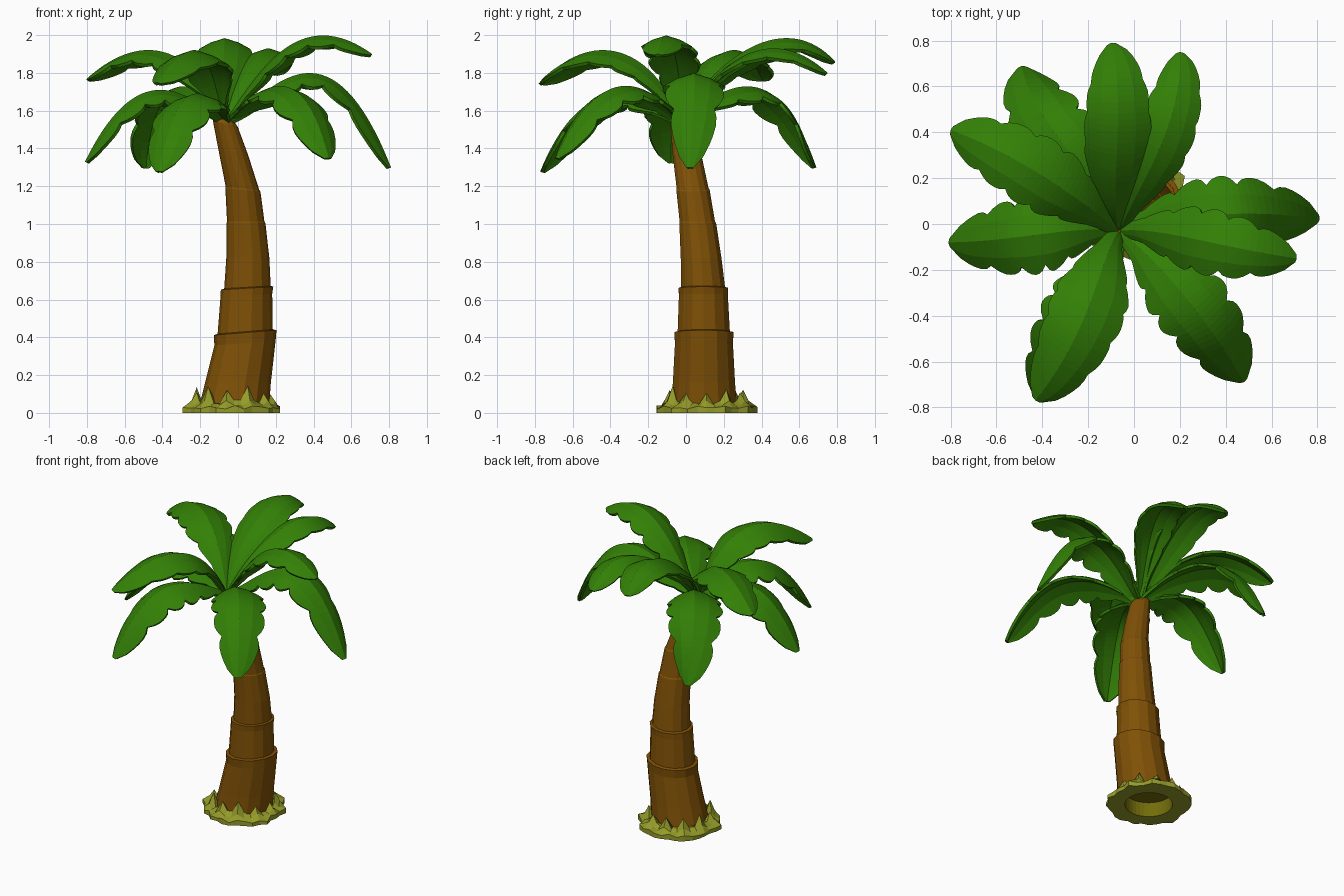
import bpy, math, random
from mathutils import Vector

if "Cube" in bpy.data.objects:
    bpy.data.objects.remove(bpy.data.objects["Cube"])

random.seed(4)


def material(name, col):
    m = bpy.data.materials.new(name)
    m.diffuse_color = (*col, 1)
    m.use_nodes = True
    m.node_tree.nodes["Principled BSDF"].inputs["Base Color"].default_value = m.diffuse_color
    return m


BARK = material("bark brown", (0.215, 0.082, 0.002))
LEAF = material("leaf green", (0.033, 0.215, 0.002))
GRASS = material("dry grass", (0.30, 0.33, 0.022))
OLIVE = material("dark olive", (0.17, 0.15, 0.003))


def make(name, verts, faces, mat):
    me = bpy.data.meshes.new(name)
    me.from_pydata(verts, [], faces)
    me.materials.append(mat)
    me.update()
    ob = bpy.data.objects.new(name, me)
    bpy.context.collection.objects.link(ob)
    return ob


def ring_faces(rings, n):
    return [(k * n + i, k * n + (i + 1) % n, (k + 1) * n + (i + 1) % n, (k + 1) * n + i)
            for k in range(rings - 1) for i in range(n)]


# Trunk: stepped, bending loft; each ring is (centre x, centre y, z, radius, tilt)
N = 14
rings = [(-0.02, 0.095, 0.04, 0.185, 0), (0.00, 0.095, 0.16, 0.174, 0),
         (0.037, 0.095, 0.37, 0.162, 0.08), (0.038, 0.095, 0.425, 0.166, 0.08),
         (0.038, 0.094, 0.43, 0.146, 0.08), (0.044, 0.092, 0.62, 0.137, 0.08),
         (0.048, 0.092, 0.66, 0.139, 0.06), (0.050, 0.09, 0.665, 0.123, 0.06),
         (0.052, 0.08, 0.82, 0.114, 0), (0.042, 0.062, 1.005, 0.103, 0),
         (0.041, 0.06, 1.012, 0.099, 0), (0.026, 0.037, 1.18, 0.093, -0.1),
         (0.024, 0.035, 1.188, 0.089, -0.1), (-0.025, 0.003, 1.38, 0.079, -0.2),
         (-0.067, -0.02, 1.53, 0.066, -0.25), (-0.073, -0.025, 1.56, 0.05, -0.25)]
verts = []
for cx, cy, z, r, tilt in rings:
    for i in range(N):
        a = 2 * math.pi * i / N
        x = r * math.cos(a)
        verts.append((cx + x, cy + r * 0.97 * math.sin(a), z + tilt * x))
faces = ring_faces(len(rings), N)
faces.append(tuple(range((len(rings) - 1) * N, len(rings) * N)))
make("trunk", verts, faces, BARK)

# Grass collar: ring with a ragged rim, spiky blades and a hollow underside
M = 33
rows = [[] for _ in range(7)]
for i in range(M):
    a = 2 * math.pi * i / M
    spike = i % 3 == 0
    out = 0.262 + random.uniform(-0.022, 0.012)
    tall = random.uniform(0.10, 0.145) if spike else random.uniform(0.045, 0.07)
    profile = [(0.15, 0.10), (0.15, 0.0), (out, 0.0), (out, random.uniform(0.02, 0.04)),
               (0.225, 0.065 if spike else 0.04), (0.196, tall), (0.165, 0.05)]
    for row, (r, z) in zip(rows, profile):
        row.append((-0.03 + r * math.cos(a), 0.108 + r * math.sin(a), z))
verts = [v for row in rows for v in row]
faces = ring_faces(len(rows), M)
faces.append(tuple(range(M)))
collar = make("grass_collar", verts, faces, GRASS)
collar.data.materials.append(OLIVE)
for p in collar.data.polygons:  # the hollow is the first band plus its cap
    p.material_index = int(p.index < M or p.index == len(faces) - 1)

# Palm leaves: all start at the crown and follow a curve through three more points
CROWN = Vector((-0.065, -0.03, 1.55))
ENVELOPE = [(0, 0.2), (0.12, 0.33), (0.3, 0.74), (0.45, 0.98), (0.6, 1.0),
            (0.78, 0.9), (0.9, 0.7), (0.96, 0.5), (0.985, 0.35), (1, 0.15)]


def envelope(t):
    for (t0, w0), (t1, w1) in zip(ENVELOPE, ENVELOPE[1:]):
        if t <= t1:
            return w0 + (w1 - w0) * (t - t0) / (t1 - t0)
    return ENVELOPE[-1][1]


def spine(pts, t):
    # cubic curve passing through four points at t = 0, 1/3, 2/3, 1
    p = Vector()
    for i in range(4):
        k = 1.0
        for j in range(4):
            if j != i:
                k *= (3 * t - j) / (i - j)
        p += pts[i] * k
    return p


def leaf(name, pts, half, notch):
    pts = [CROWN] + [Vector(p) for p in pts]
    steps, across = 36, (-1, -0.55, 0, 0.55, 1)
    verts = []
    for s in range(steps + 1):
        t = s / steps
        tan = (spine(pts, t + 0.01) - spine(pts, t - 0.01)).normalized()
        side = tan.cross(Vector((0, 0, 1))).normalized()
        up = side.cross(tan)
        w = half * envelope(t)
        lobe = 1 + notch * (abs(math.sin(math.pi * 6 * t)) ** 0.6 - 0.75) * min(1, t * 3)
        for u in across:
            k = u * lobe if abs(u) == 1 else u
            verts.append(spine(pts, t) + side * w * k - up * w * 0.42 * abs(k) ** 1.5)
    n = len(across)
    faces = [(s * n + j, s * n + j + 1, (s + 1) * n + j + 1, (s + 1) * n + j)
             for s in range(steps) for j in range(n - 1)]
    ob = make(name, verts, faces, LEAF)
    mod = ob.modifiers.new("thickness", 'SOLIDIFY')
    mod.thickness = 0.018
    mod.offset = -1


UPPER = [
    ([(0.05, 0.20, 1.82), (0.16, 0.46, 1.93), (0.20, 0.75, 1.80)], 0.125, 0.08),
    ([(-0.08, 0.18, 1.82), (-0.07, 0.48, 1.98), (-0.10, 0.79, 1.86)], 0.145, 0.05),
    ([(-0.25, 0.11, 1.83), (-0.50, 0.27, 1.92), (-0.80, 0.41, 1.77)], 0.155, 0.15),
    ([(-0.14, -0.20, 1.82), (-0.24, -0.46, 1.92), (-0.43, -0.77, 1.75)], 0.165, 0.08),
    ([(0.13, -0.04, 1.82), (0.38, -0.09, 1.99), (0.71, -0.15, 1.90)], 0.14, 0.2),
]
LOWER = [
    ([(-0.20, 0.20, 1.70), (-0.38, 0.45, 1.69), (-0.49, 0.69, 1.30)], 0.17, 0.22),
    ([(-0.28, -0.03, 1.68), (-0.53, -0.06, 1.68), (-0.81, -0.08, 1.33)], 0.165, 0.22),
    ([(-0.16, -0.25, 1.67), (-0.29, -0.50, 1.65), (-0.42, -0.77, 1.28)], 0.165, 0.22),
    ([(0.12, -0.20, 1.70), (0.31, -0.43, 1.70), (0.48, -0.69, 1.35)], 0.165, 0.22),
    ([(0.17, 0.02, 1.72), (0.47, 0.045, 1.78), (0.81, 0.02, 1.30)], 0.16, 0.22),
]
for i, args in enumerate(UPPER):
    leaf(f"upper_leaf_{i + 1}", *args)
for i, args in enumerate(LOWER):
    leaf(f"lower_leaf_{i + 1}", *args)
